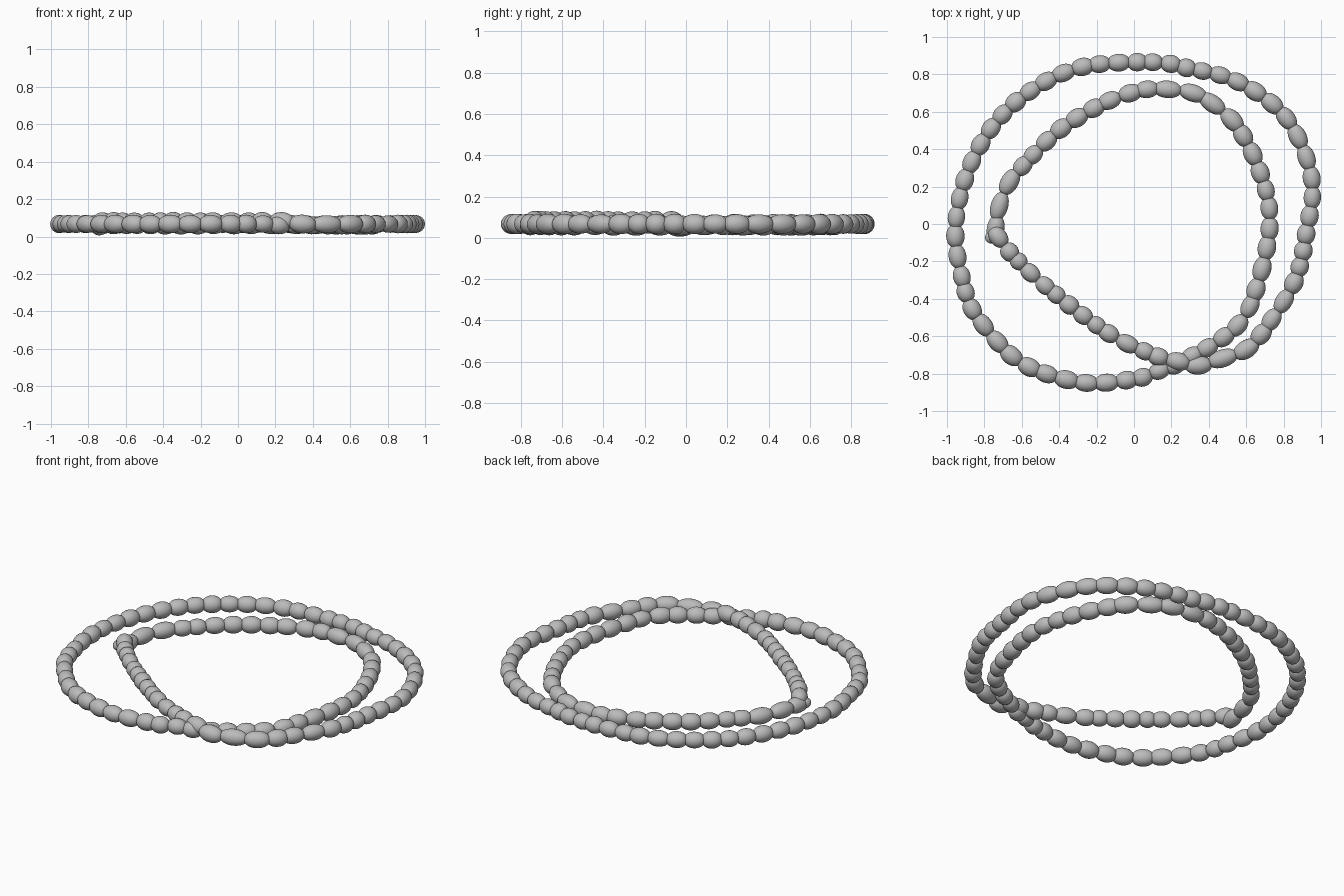
import bpy, bmesh, random
from mathutils import Vector

random.seed(4)
default_cube = bpy.data.objects.get("Cube")
if default_cube:
    bpy.data.objects.remove(default_cube, do_unlink=True)

BEAD_RADIUS = 0.048
OVERLAP = 1.2      # bead length compared with the spacing along the string

# One plain grey for the whole necklace
grey = bpy.data.materials.new("bead grey")
grey.use_nodes = True
colour = (0.5, 0.5, 0.5, 1)
grey.diffuse_color = colour
grey.node_tree.nodes["Principled BSDF"].inputs["Base Color"].default_value = colour

# String path in three stretches: x, y, number of beads up to the next point
inner_arc = [
    (-.74, -.025, 1), (-.72, .095, 1), (-.665, .225, 1), (-.595, .31, 3),
    (-.39, .51, 3), (-.13, .66, 2), (.07, .72, 1), (.18, .72, 1),
    (.315, .7, 2), (.525, .555, 3), (.675, .275, 3), (.725, -.025, 4),
    (.62, -.44, 2), (.48, -.605, 2), (.31, -.705, 1), (.22, -.755, 1)]
outer_loop = [
    (.135, -.785, 1), (.045, -.82, 3), (-.255, -.85, 3), (-.56, -.765, 2),
    (-.73, -.63, 2), (-.865, -.455, 1), (-.9, -.365, 3), (-.955, -.065, 3),
    (-.905, .235, 3), (-.765, .51, 3), (-.555, .71, 3), (-.275, .84, 4),
    (.1, .865, 2), (.28, .835, 3), (.555, .76, 3), (.815, .565, 3),
    (.95, .245, 3), (.92, -.055, 3), (.855, -.315, 3), (.68, -.59, 1),
    (.6, -.67, 2), (.345, -.755, 1)]
crossing_strand = [
    (.235, -.735, 1), (.13, -.71, 3), (-.135, -.585, 5),
    (-.475, -.33, 3), (-.665, -.15, 1), (-.725, -.07, 1)]


def spline(a, b, c, d, t):
    """Point on a smooth curve from b to c."""
    return 0.5 * (2 * b + (c - a) * t + (2 * a - 5 * b + 4 * c - d) * t ** 2
                  + (3 * b - a - 3 * c + d) * t ** 3)


def bead_centres():
    knots, counts = [], []
    for stretch, height in ((inner_arc, .06), (outer_loop, .067),
                            (crossing_strand, .082)):
        for x, y, count in stretch:
            knots.append(Vector((x, y, height)))
            counts.append(count)
    knots[0].z = .053
    last = len(knots) - 1
    centres = []
    for i in range(last):
        before, after = knots[max(i - 1, 0)], knots[min(i + 2, last)]
        for step in range(counts[i]):
            centres.append(spline(before, knots[i], knots[i + 1], after,
                                  step / counts[i]))
    return centres + [knots[last]]


def make_bead_mesh():
    """Unit bead along z, a little fuller than a sphere."""
    mesh = bpy.data.meshes.new("bead")
    bm = bmesh.new()
    bmesh.ops.create_uvsphere(bm, u_segments=24, v_segments=16, radius=1)
    for v in bm.verts:
        ring = max(1 - v.co.z ** 2, 0)
        if ring > 1e-4:
            fuller = ring ** -.07
            v.co.x *= fuller
            v.co.y *= fuller
    for face in bm.faces:
        face.smooth = True
    bm.to_mesh(mesh)
    bm.free()
    mesh.materials.append(grey)
    return mesh


bead_mesh = make_bead_mesh()


def add_bead(name, centre, direction, radius, half_length):
    bead = bpy.data.objects.new(name, bead_mesh)
    bead.location = centre
    bead.rotation_euler = direction.to_track_quat("Z", "Y").to_euler()
    bead.scale = (radius, radius, half_length)
    bpy.context.collection.objects.link(bead)


# Beads threaded along the string
centres = bead_centres()
for i, centre in enumerate(centres):
    previous = centres[max(i - 1, 0)]
    following = centres[min(i + 1, len(centres) - 1)]
    along = following - previous
    gaps = 1 if i in (0, len(centres) - 1) else 2
    add_bead(f"bead_{i + 1}", centre, along,
             BEAD_RADIUS * random.uniform(.96, 1.04),
             along.length / gaps * OVERLAP / 2)

# Small end knot beside the first bead
add_bead("end_knot", Vector((-.763, -.068, .055)), Vector((1, 2, 0)), .032, .036)
